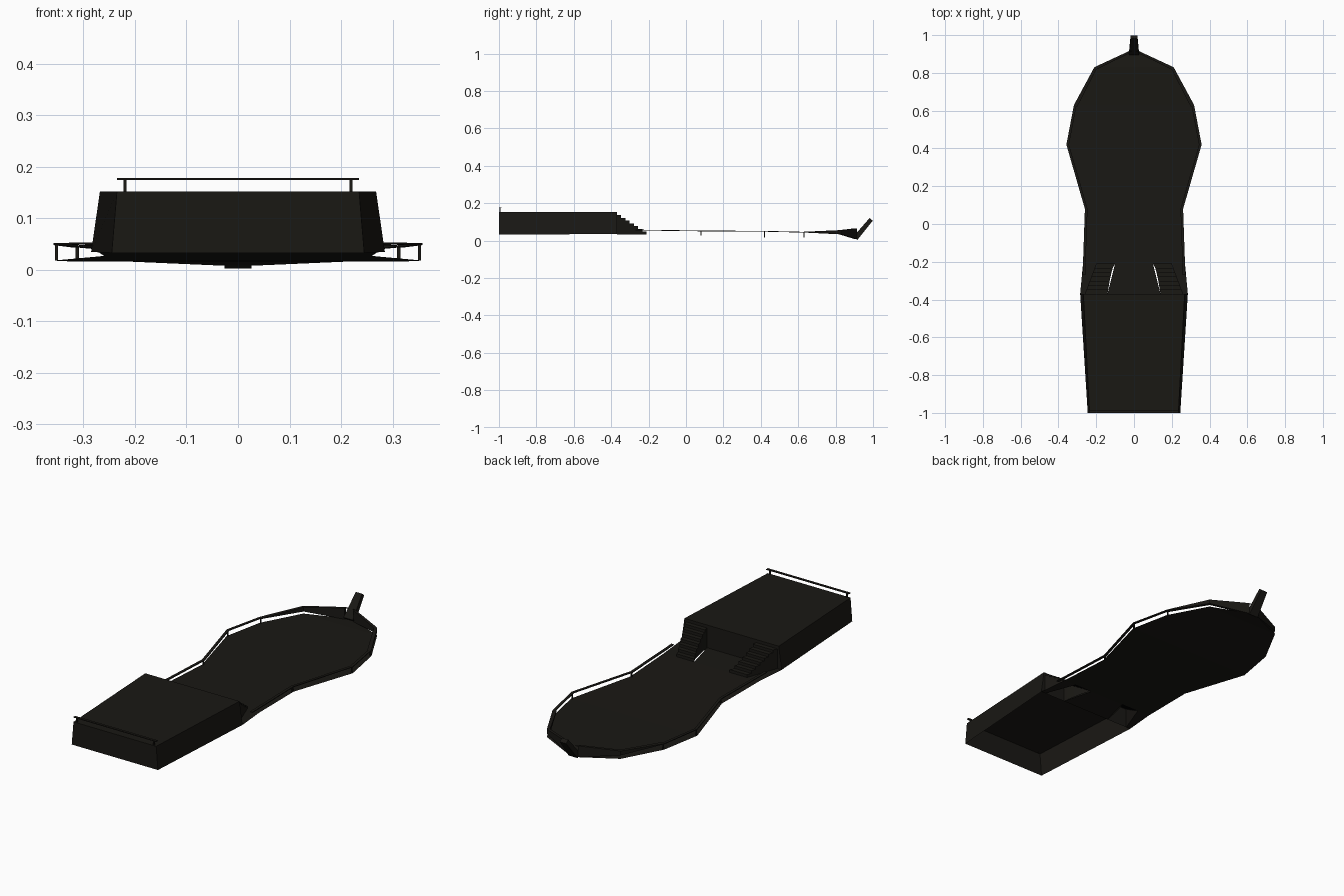
import bpy
from mathutils import Vector

if "Cube" in bpy.data.objects:
    bpy.data.objects.remove(bpy.data.objects["Cube"])

dark = bpy.data.materials.new("dark_wood")
dark.diffuse_color = (0.01, 0.009, 0.007, 1)
dark.use_nodes = True
dark.node_tree.nodes["Principled BSDF"].inputs["Base Color"].default_value = dark.diffuse_color


def make(name, verts, faces):
    me = bpy.data.meshes.new(name)
    me.from_pydata([tuple(v) for v in verts], [], faces)
    me.update()
    ob = bpy.data.objects.new(name, me)
    bpy.context.collection.objects.link(ob)
    me.materials.append(dark)
    return ob


def box(name, lo, hi):
    v = [(x, y, z) for x in (lo[0], hi[0]) for y in (lo[1], hi[1]) for z in (lo[2], hi[2])]
    return make(name, v, [(0, 1, 3, 2), (4, 6, 7, 5), (0, 4, 5, 1),
                          (2, 3, 7, 6), (0, 2, 6, 4), (1, 5, 7, 3)])


def ribbon_rail(name, pts, width, thick):
    """Rectangular bar through points, widened towards the centre line."""
    v, f = [], []
    for x, y, z in pts:
        s = 1 if x > 0 else -1
        for dx, dz in ((0, 0), (-s * width, 0), (-s * width, -thick), (0, -thick)):
            v.append((x + dx, y, z + dz))
    for i in range(len(pts) - 1):
        for k in range(4):
            a, b = i * 4 + k, i * 4 + (k + 1) % 4
            f.append((a, b, b + 4, a + 4))
    n = len(v)
    f += [(0, 1, 2, 3), (n - 4, n - 1, n - 2, n - 3)]
    return make(name, v, f)


# Deck outline stations: half width, y, deck height, rail height
stations = [(0.27, -0.21, 0.034, 0.058), (0.26, 0.08, 0.027, 0.054),
            (0.358, 0.42, 0.018, 0.052), (0.318, 0.63, 0.016, 0.047),
            (0.21, 0.83, 0.016, 0.056), (0.027, 0.915, 0.008, 0.066)]

# Main deck
v, f = [], []
for i, (x, y, z, r) in enumerate(stations):
    v += [(-x, y, z), (x, y, z)]
    if i:
        a = 2 * i
        f.append((a - 2, a - 1, a + 1, a))
make("main_deck", v, f)
# Deck between and outside the stairs, which are open underneath
make("deck_between_stairs", [(-0.14, -0.37, 0.035), (0.14, -0.37, 0.035),
                             (0.10, -0.21, 0.034), (-0.10, -0.21, 0.034)], [(0, 1, 2, 3)])

# Stern cabin, open at the bottom
b = [(-0.245, -1, 0.033), (0.245, -1, 0.033), (0.285, -0.37, 0.035), (-0.285, -0.37, 0.035)]
t = [(-0.235, -1, 0.152), (0.235, -1, 0.152), (0.268, -0.37, 0.152), (-0.268, -0.37, 0.152)]
make("stern_cabin", b + t, [(4, 5, 6, 7)] + [(i, (i + 1) % 4, (i + 1) % 4 + 4, i + 4) for i in range(4)])

STEPS = 7
for s, side in ((1, "right"), (-1, "left")):
    # Curved stair: treads, risers and side walls
    v, f = [], []
    for i in range(STEPS + 1):
        k = i / STEPS
        y = -0.21 - 0.16 * k
        xi = 0.10 + 0.04 * k ** 0.6
        xo = 0.20 + 0.06 * k
        z0 = 0.034
        za = z0 + 0.117 * i / (STEPS + 1)
        zb = z0 + 0.117 * (i + 1) / (STEPS + 1)
        v += [(s * xi, y, za), (s * xo, y, za), (s * xi, y, zb), (s * xo, y, zb),
              (s * xi, y, z0), (s * xo, y, z0)]
        a = 6 * i
        f.append((a, a + 1, a + 3, a + 2))
        if i < STEPS:
            f += [(a + 2, a + 3, a + 7, a + 6), (a + 4, a + 2, a + 6, a + 10),
                  (a + 5, a + 11, a + 7, a + 3)]
    make(side + "_stairs", v, f)
    make(side + "_deck_beside_stairs", [(s * 0.20, -0.21, 0.034), (s * 0.27, -0.21, 0.034),
         (s * 0.285, -0.37, 0.035), (s * 0.26, -0.37, 0.035)], [(0, 1, 2, 3)])

    # Side rail and its posts
    pts = [(s * 0.272, -0.27, 0.059)] + [(s * x, y, r) for x, y, z, r in stations]
    ribbon_rail(side + "_rail", pts, 0.014, 0.004)
    for n, (x, y, z, r) in enumerate(stations[1:4]):
        box(f"{side}_rail_post_{n}", (s * (x - 0.006) - 0.003, y - 0.003, z),
            (s * (x - 0.006) + 0.003, y + 0.003, r - 0.002))

    # Bow bulwark: wedge that deepens from the rail down to the deck
    prof = [(0.318, 0.63, 0.044, 0.047), (0.21, 0.83, 0.034, 0.056), (0.027, 0.915, 0.008, 0.066)]
    v, f = [], []
    for x, y, lo, hi in prof:
        v += [(s * x, y, lo), (s * x, y, hi), (s * x * 0.95, y - 0.012, hi), (s * x * 0.95, y - 0.012, lo)]
    for i in (0, 4):
        f += [(i + k, i + (k + 1) % 4, i + 4 + (k + 1) % 4, i + 4 + k) for k in range(4)]
    f += [(0, 1, 2, 3), (8, 11, 10, 9)]
    make(side + "_bow_bulwark", v, f)

    # Stern rail post
    box(side + "_stern_post", (s * 0.219 - 0.003, -0.997, 0.15), (s * 0.219 + 0.003, -0.991, 0.176))

# Stern rail
box("stern_rail", (-0.235, -1, 0.174), (0.235, -0.987, 0.178))

# Tapered bow spar rising forward
base, tip = Vector((0, 0.905, 0.012)), Vector((0, 0.99, 0.114))
d = (tip - base).normalized()
n = Vector((0, -d.z, d.y))
v = []
for p, w, h in ((base, 0.026, 0.014), (tip, 0.018, 0.011)):
    v += [p + Vector((sx * w, 0, 0)) + n * (sn * h) for sx, sn in ((-1, -1), (1, -1), (1, 1), (-1, 1))]
make("bow_spar", v, [(0, 3, 2, 1), (4, 5, 6, 7)] + [(i, (i + 1) % 4, (i + 1) % 4 + 4, i + 4) for i in range(4)])
